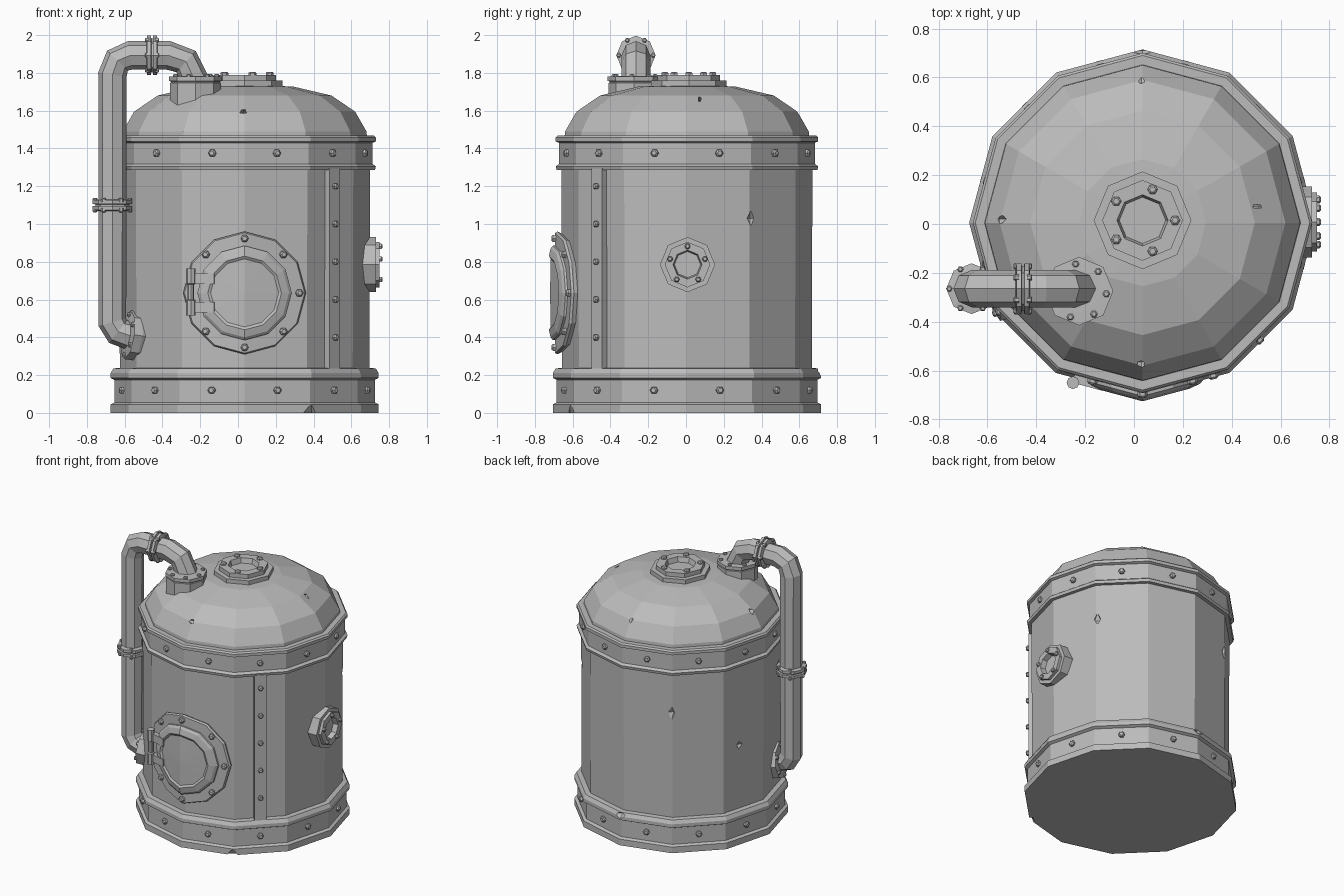
import bpy, bmesh, math
from mathutils import Vector, Matrix

if "Cube" in bpy.data.objects:
    bpy.data.objects.remove(bpy.data.objects["Cube"])

metal = bpy.data.materials.new("grey metal")
metal.use_nodes = True
grey = (0.5, 0.5, 0.5, 1)
metal.diffuse_color = grey
metal.node_tree.nodes["Principled BSDF"].inputs["Base Color"].default_value = grey

CX, CY = 0.035, 0.005
UP = Vector((0, 0, 1))
BEND = math.tan(math.radians(15))


def finish(name, bm):
    bmesh.ops.recalc_face_normals(bm, faces=bm.faces)
    me = bpy.data.meshes.new(name)
    bm.to_mesh(me)
    bm.free()
    ob = bpy.data.objects.new(name, me)
    bpy.context.collection.objects.link(ob)
    me.materials.append(metal)
    return ob


def frame(pos, axis):
    return Matrix.Translation(pos) @ Vector(axis).to_track_quat('Z', 'Y').to_matrix().to_4x4()


def lathe(name, profile, sides, places, bend=False):
    """Turn an open (radius, height) profile into a capped solid at each (position, axis)."""
    bm = bmesh.new()
    for pos, axis in places:
        m = frame(pos, axis)
        rings = []
        for r, h in profile:
            if r == 0:
                rings.append([bm.verts.new(m @ Vector((0, 0, h)))] * sides)
                continue
            turn = [2 * math.pi * i / sides for i in range(sides)]
            rings.append([bm.verts.new(m @ Vector((r * math.cos(a), r * math.sin(a), h))) for a in turn])
        for a, b in zip(rings, rings[1:]):
            for i in range(sides):
                j = (i + 1) % sides
                bm.faces.new(dict.fromkeys((a[i], a[j], b[j], b[i])))
        for end in (rings[0], rings[-1]):
            if end[0] != end[1]:
                bm.faces.new(end)
    if bend:
        for v in bm.verts:
            v.co.y += abs(v.co.x - CX) * BEND
    return finish(name, bm)


def boxes(name, items):
    """Boxes given as (matrix, size)."""
    bm = bmesh.new()
    for m, size in items:
        bmesh.ops.create_cube(bm, size=1, matrix=m @ Matrix.Diagonal((*size, 1)))
    return finish(name, bm)


def bolts(name, places, r=0.021, h=0.02):
    lathe(name, [(r, -0.01), (r, h * 0.6), (r * 0.6, h)], 6, places)


def around(center, axis, radius, count, start=0):
    m = frame(center, axis)
    for i in range(count):
        a = math.radians(start + 360 * i / count)
        yield m @ Vector((radius * math.cos(a), radius * math.sin(a), 0)), axis


def outward(deg, r, z):
    d = Vector((math.cos(math.radians(deg)), math.sin(math.radians(deg)), 0))
    return Vector((CX, CY, z)) + d * r, d


# Tank shell, dome and bands
middle = [(Vector((CX, CY, 0)), UP)]
body = lathe("tank_body", [(0.66, 0.02), (0.665, 1.45)], 12, middle)
dome = lathe("dome", [(0.65, 1.44), (0.645, 1.49), (0.585, 1.595), (0.46, 1.68),
                      (0.26, 1.727), (0, 1.74)], 12, middle)
base = lathe("base_band", [(0.71, 0), (0.71, 0.045), (0.69, 0.055), (0.69, 0.175), (0.71, 0.185),
                           (0.71, 0.21), (0.695, 0.235), (0.65, 0.24)], 12, middle)
lathe("upper_band", [(0.65, 1.285), (0.69, 1.285), (0.695, 1.305), (0.677, 1.318), (0.677, 1.43),
                     (0.695, 1.437), (0.695, 1.458), (0.685, 1.468), (0.63, 1.468)], 12, middle)
apothem = math.cos(math.radians(15))
for name, r, z in (("base_bolts", 0.69, 0.12), ("upper_bolts", 0.677, 1.375)):
    bolts(name, [outward(15 + 30 * i, r * apothem, z) for i in range(12)])

# Riveted seam strip
pos, d = outward(-45, 0.652, 0.765)
boxes("seam_strip", [(Matrix.Translation(pos) @ Matrix.Rotation(math.radians(-45), 4, 'Z'),
                      (0.045, 0.08, 1.06))])
bolts("seam_bolts", [outward(-45, 0.674, 0.4 + 0.2 * i) for i in range(5)], 0.018)


# Stepped ports on the dome and on the left side
def port(name, pos, axis, s, base_h, top_h):
    lathe(name, [(0.2 * s, -0.06), (0.2 * s, base_h), (0.165 * s, base_h), (0.165 * s, top_h),
                 (0.105 * s, top_h), (0.095 * s, top_h - 0.035)], 8, [(pos, axis)])
    axis = Vector(axis)
    bolts(name + "_bolts", around(pos + axis * top_h, axis, 0.133 * s, 5, 180 if axis.z else 90),
          0.02 * s + 0.001, 0.016)


port("top_port", Vector((CX, 0.015, 1.725)), (0, 0, 1), 1, 0.035, 0.065)
port("side_port", Vector((0.69, 0.008, 0.785)), (1, 0, 0), 0.73, 0.04, 0.06)

# Front hatch, folded over the tank's front edge
front = Vector((0, -1, 0))
hatch = Vector((CX, -0.66, 0.635))
lathe("hatch_flange", [(0.3, -0.03), (0.325, 0.02), (0.318, 0.033), (0, 0.033)], 12, [(hatch, front)], True)
lathe("hatch_door", [(0.25, 0.02), (0.25, 0.045), (0.235, 0.057), (0.195, 0.066), (0.18, 0.056),
                     (0, 0.06)], 12, [(hatch, front)], True)
spots = []
for p, _ in around(hatch, front, 0.288, 8):
    side = p.x - CX
    if side < -0.25:
        continue
    tilt = BEND * (0 if abs(side) < 0.01 else math.copysign(1, side))
    spots.append((p + Vector((0, abs(side) * BEND - 0.033, 0)), Vector((tilt, -1, 0)).normalized()))
bolts("hatch_bolts", spots)

# Hatch hinge
lathe("hinge_pin", [(0.026, 0), (0.026, 0.08), (0.018, 0.085), (0.018, 0.165), (0.026, 0.17),
                    (0.026, 0.25)], 8, [(Vector((-0.25, -0.65, 0.515)), UP)])
lean = Matrix.Rotation(-math.radians(15), 4, 'Z')
boxes("hinge_arms", [(Matrix.Translation((-0.185, -0.65, z)) @ lean, (0.13, 0.035, 0.055))
                     for z in (0.56, 0.71)])

# Bent pipe
PY = -0.265
path = [(-0.53, 0.405), (-0.575, 0.41), (-0.635, 0.43), (-0.665, 0.48), (-0.665, 1.79), (-0.638, 1.865),
        (-0.57, 1.893), (-0.37, 1.893), (-0.275, 1.86), (-0.225, 1.75)]
curve = bpy.data.curves.new("pipe", 'CURVE')
curve.dimensions = '3D'
curve.bevel_depth = 0.076
curve.bevel_resolution = 2
curve.use_fill_caps = True
line = curve.splines.new('POLY')
line.points.add(len(path) - 1)
for point, (x, z) in zip(line.points, path):
    point.co = (x, PY, z, 1)
line.use_smooth = False
curve.materials.append(metal)
pipe = bpy.data.objects.new("pipe", curve)
bpy.context.collection.objects.link(pipe)

# Pipe collars
collar = [(0.08, -0.03), (0.104, -0.026), (0.104, -0.006), (0.09, -0.004), (0.09, 0.004),
          (0.104, 0.006), (0.104, 0.026), (0.08, 0.03)]
joints = [(Vector((-0.665, PY, 1.1)), UP), (Vector((-0.455, PY, 1.893)), Vector((1, 0, 0)))]
lathe("pipe_collars", collar, 8, joints)
heads = [b for pos, ax in joints for s in (1, -1)
         for b in around(pos + ax * s * 0.026, ax * s, 0.092, 6)]
bolts("collar_bolts", heads, 0.013, 0.012)

# Pipe end flanges
mouth = Vector((-0.225, -0.275, 1.755))
lathe("upper_pipe_flange", [(0.135, -0.16), (0.135, -0.008), (0.13, -0.006), (0.13, 0), (0.14, 0.002),
                            (0.14, 0.026), (0.09, 0.028)], 8, [(mouth, UP)])
bolts("upper_flange_bolts", around(mouth + UP * 0.026, UP, 0.112, 7, 20), 0.015, 0.012)
side = Vector((-0.95, -0.27, 0.13)).normalized()
foot = Vector((-0.56, PY, 0.41))
lathe("lower_pipe_flange", [(0.12, -0.06), (0.13, -0.02), (0.13, 0.025), (0.09, 0.03)], 8, [(foot, side)])
bolts("lower_flange_bolts", around(foot + side * 0.026, side, 0.108, 6, 30), 0.015, 0.014)


# Small battle-worn dents cut into the metal
def dent(target, places):
    bm = bmesh.new()
    for pos, size in places:
        ball = bmesh.ops.create_uvsphere(bm, u_segments=4, v_segments=2, radius=1)["verts"]
        for v in ball:
            v.co = Vector(pos) + Vector(size) * v.co
    cutter = finish("dent_cutter", bm)
    cutter.hide_render = True
    mod = target.modifiers.new("dents", 'BOOLEAN')
    mod.operation = 'DIFFERENCE'
    mod.object = cutter
    bpy.context.view_layer.objects.active = target
    bpy.ops.object.modifier_apply(modifier=mod.name)
    bpy.data.objects.remove(cutter)


dent(dome, [((0.03, 0.6, 1.6), (0.035, 0.03, 0.025)), ((-0.55, 0.02, 1.6), (0.04, 0.022, 0.03)),
            ((0.49, 0.07, 1.65), (0.035, 0.05, 0.025)), ((0.03, -0.565, 1.59), (0.035, 0.03, 0.02))])
dent(body, [((0.6, 0.34, 1.03), (0.03, 0.03, 0.045)), ((-0.58, 0.21, 0.7), (0.025, 0.03, 0.04)),
            ((-0.29, 0.58, 1.0), (0.03, 0.025, 0.05))])
dent(base, [((0.39, -0.615, 0), (0.05, 0.04, 0.05)), ((0.035, 0.71, 0.22), (0.05, 0.03, 0.03))])
